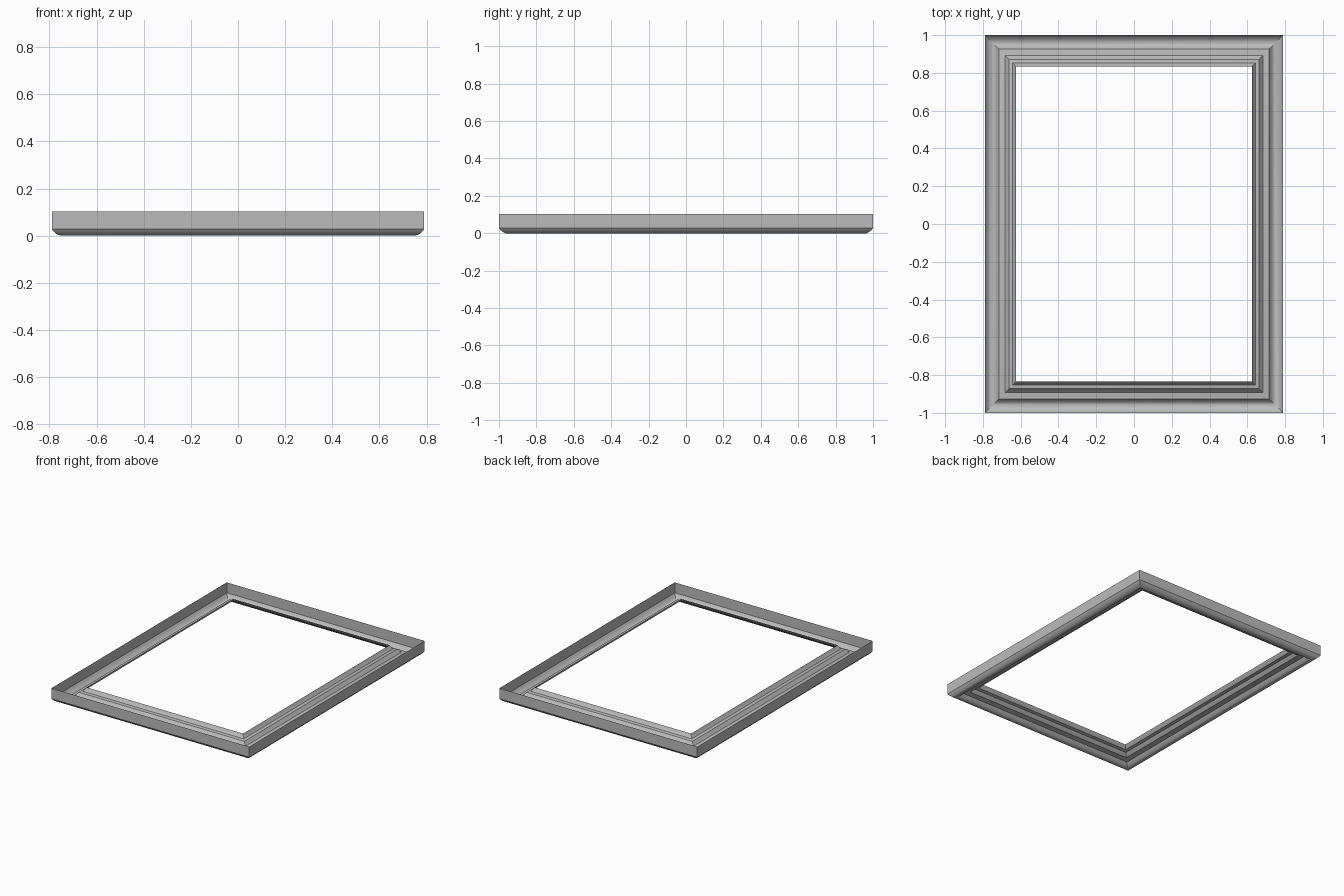
import bpy, bmesh

if "Cube" in bpy.data.objects:
    bpy.data.objects.remove(bpy.data.objects["Cube"])

HALF_X, HALF_Y = 0.79, 1.0

# moulding section: (inset from the outer edge, height)
PROFILE = [(0, .103), (0, .028), (.008, .017), (.02, .007), (.036, 0), (.045, 0),
           (.054, .004), (.066, .018), (.074, .029), (.108, .036),
           (.113, .041), (.128, .059), (.148, .064), (.153, .069), (.165, .091)]

frame_grey = bpy.data.materials.new("frame_grey")
frame_grey.diffuse_color = (0.5, 0.5, 0.5, 1)
frame_grey.use_nodes = True
frame_grey.node_tree.nodes["Principled BSDF"].inputs["Base Color"].default_value = frame_grey.diffuse_color

# open shell swept round a mitred rectangle
bm = bmesh.new()
rings = []
for inset, z in PROFILE:
    x, y = HALF_X - inset, HALF_Y - inset
    rings.append([bm.verts.new((sx * x, sy * y, z))
                  for sx, sy in ((-1, -1), (1, -1), (1, 1), (-1, 1))])
for upper, lower in zip(rings, rings[1:]):
    for i in range(4):
        j = (i + 1) % 4
        bm.faces.new((upper[i], lower[i], lower[j], upper[j]))

mesh = bpy.data.meshes.new("picture_frame")
bm.to_mesh(mesh)
bm.free()
mesh.materials.append(frame_grey)
frame = bpy.data.objects.new("picture_frame", mesh)
bpy.context.collection.objects.link(frame)

# soft curves along the moulding, crisp mitres and steps
bpy.context.view_layer.objects.active = frame
frame.select_set(True)
bpy.ops.object.shade_smooth_by_angle(angle=0.5)
